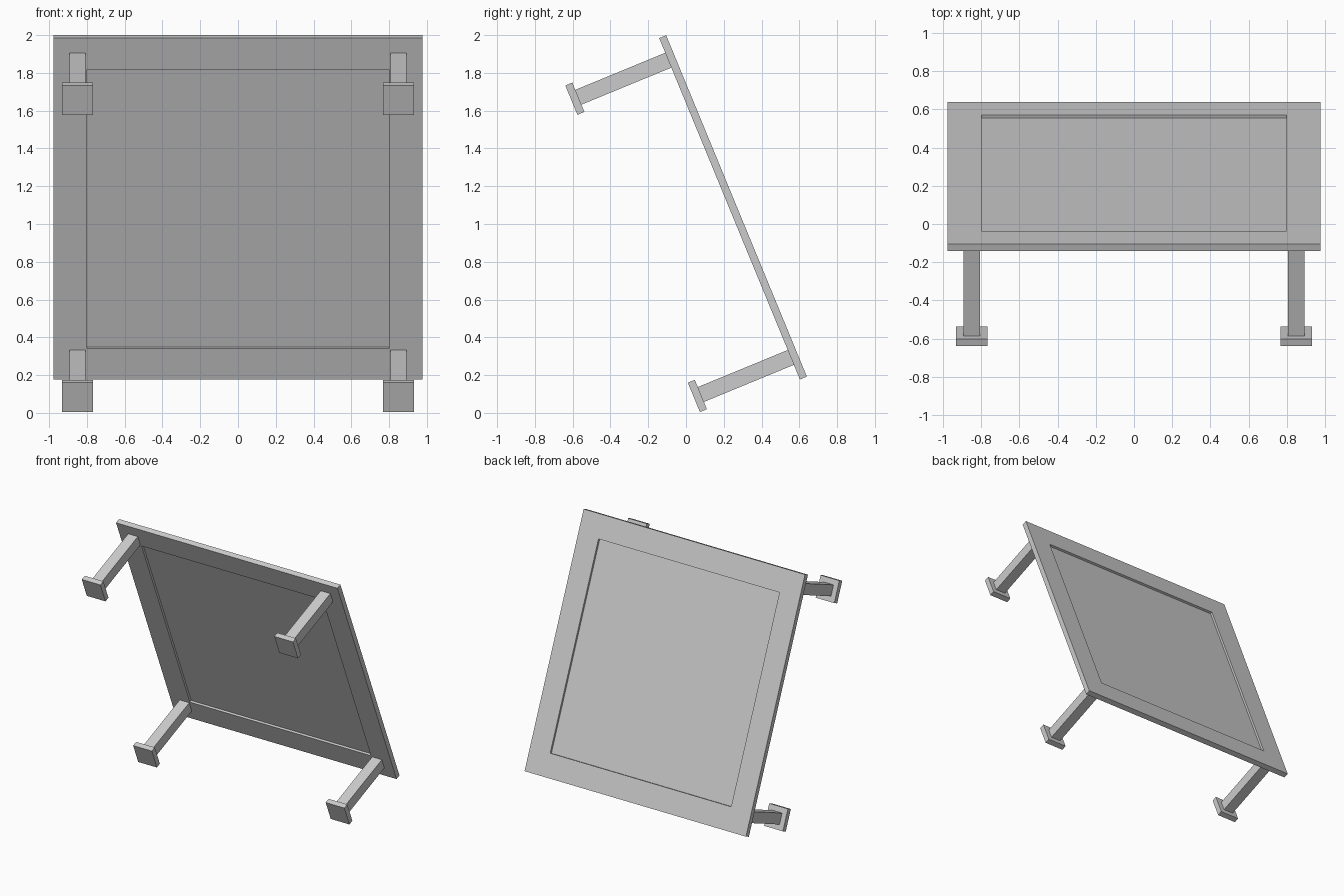
import bpy, bmesh, math
from mathutils import Matrix, Vector

if "Cube" in bpy.data.objects:
    bpy.data.objects.remove(bpy.data.objects["Cube"])

# The whole model leans back: local y = panel normal (back), local z = up the panel
TILT = Matrix.Translation((0, 0.249, 1.088)) @ Matrix.Rotation(math.radians(22.4), 4, 'X')


def make_box(name, centre, size, edit=None):
    bm = bmesh.new()
    bmesh.ops.create_cube(bm, size=1)
    bmesh.ops.scale(bm, vec=size, verts=bm.verts)
    bmesh.ops.translate(bm, vec=centre, verts=bm.verts)
    if edit:
        edit(bm)
    bm.transform(TILT)
    bmesh.ops.recalc_face_normals(bm, faces=bm.faces)
    mesh = bpy.data.meshes.new(name)
    bm.to_mesh(mesh)
    bm.free()
    obj = bpy.data.objects.new(name, mesh)
    bpy.context.collection.objects.link(obj)
    return obj


def recess_both_sides(bm):
    bm.normal_update()
    for side in (-1, 1):
        face = next(f for f in bm.faces if f.normal.y * side > 0.9)
        bmesh.ops.inset_individual(bm, faces=[face], thickness=SIZE / 2 - 0.725)
        out = bmesh.ops.extrude_discrete_faces(bm, faces=[face])['faces'][0]
        bmesh.ops.translate(bm, vec=Vector((0, -side * 0.0175, 0)), verts=out.verts)
        bm.normal_update()


# Square panel with a shallow recess on the front and back
SIZE = 1.955
make_box("panel", (0, 0, 0), (SIZE, 0.04, SIZE), recess_both_sides)

# Four legs with square foot pads
for sx, side in ((-1, "left"), (1, "right")):
    for sz, level in ((-1, "lower"), (1, "upper")):
        x, z = sx * 0.85, sz * 0.851
        make_box(f"{level}_{side}_leg", (x, -0.2775, z), (0.085, 0.515, 0.085))
        make_box(f"{level}_{side}_foot", (x, -0.555, z), (0.165, 0.04, 0.168))
